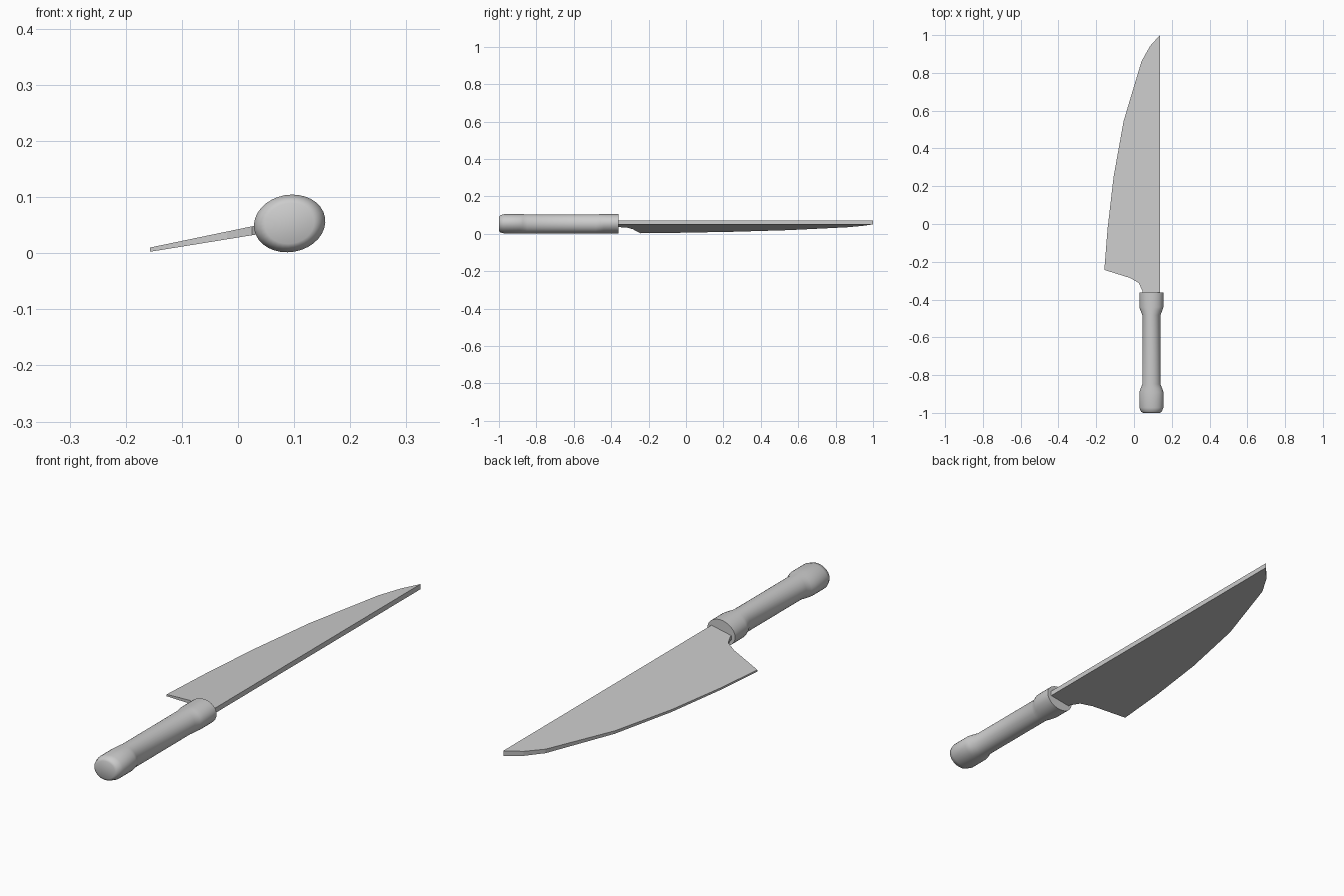
import bpy, bmesh, math

if "Cube" in bpy.data.objects:
    bpy.data.objects.remove(bpy.data.objects["Cube"])

TILT = math.radians(10)      # roll of the knife resting on its edge
CX, CZ = 0.092, 0.053        # handle axis
SIDES = 32


def finish(name, bm, smooth=False):
    bmesh.ops.recalc_face_normals(bm, faces=bm.faces)
    mesh = bpy.data.meshes.new(name)
    bm.to_mesh(mesh)
    bm.free()
    obj = bpy.data.objects.new(name, mesh)
    bpy.context.collection.objects.link(obj)
    if smooth:
        bpy.ops.object.select_all(action='DESELECT')
        obj.select_set(True)
        bpy.context.view_layer.objects.active = obj
        bpy.ops.object.shade_smooth_by_angle(angle=math.radians(50))
    return obj


# Blade: flat outline, wedge-shaped from thick spine to thin edge
outline = [(0.137, 1.0), (0.085, 0.942), (0.04, 0.862), (-0.055, 0.545),
           (-0.108, 0.25), (-0.14, -0.026), (-0.157, -0.243),
           (-0.02, -0.286), (0.025, -0.312), (0.045, -0.355),
           (0.045, -0.38), (0.137, -0.38)]
bm = bmesh.new()
top = [bm.verts.new((x, y, 0.010 + 0.208 * (x + 0.157))) for x, y in outline]
bottom = [bm.verts.new((x, y, 0.0025 + 0.162 * (x + 0.157))) for x, y in outline]
bm.faces.new(top)
bm.faces.new(bottom[::-1])
for i in range(len(outline)):
    j = (i + 1) % len(outline)
    bm.faces.new((top[i], bottom[i], bottom[j], top[j]))
finish("blade", bm)

# Handle: lofted tilted ellipses (y, half width, half height), waisted sideways
sections = [(-1.0, 0.044, 0.036), (-0.994, 0.055, 0.045), (-0.972, 0.064, 0.051),
            (-0.89, 0.064, 0.051), (-0.872, 0.058, 0.051), (-0.848, 0.048, 0.051),
            (-0.482, 0.048, 0.051), (-0.458, 0.058, 0.051), (-0.44, 0.064, 0.051),
            (-0.362, 0.064, 0.051)]
bm = bmesh.new()
rings = []
for y, a, b in sections:
    ring = []
    for i in range(SIDES):
        t = 2 * math.pi * i / SIDES
        u, v = a * math.cos(t), b * math.sin(t)
        ring.append(bm.verts.new((CX + u * math.cos(TILT) - v * math.sin(TILT), y,
                                  CZ + u * math.sin(TILT) + v * math.cos(TILT))))
    rings.append(ring)
for r, s in zip(rings, rings[1:]):
    for i in range(SIDES):
        j = (i + 1) % SIDES
        bm.faces.new((r[i], r[j], s[j], s[i]))
bm.faces.new(rings[0])
bm.faces.new(rings[-1])
finish("handle", bm, smooth=True)
